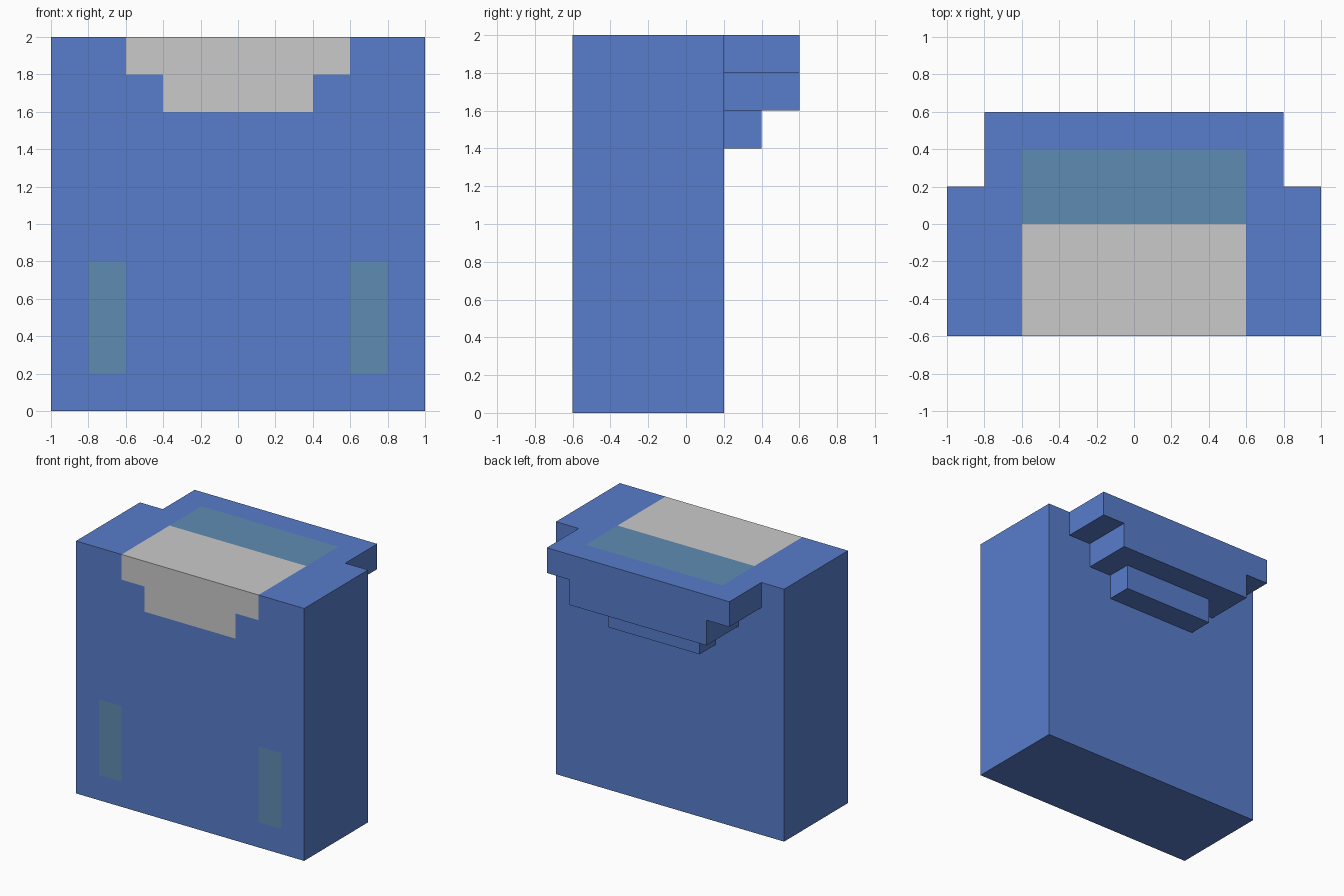
import bpy
import bmesh
from mathutils import Vector

if "Cube" in bpy.data.objects:
    bpy.data.objects.remove(bpy.data.objects["Cube"])


def srgb(r, g, b):
    def lin(c):
        c /= 255
        return c / 12.92 if c <= 0.04045 else ((c + 0.055) / 1.055) ** 2.4
    return (lin(r), lin(g), lin(b), 1.0)


def material(name, colour):
    mat = bpy.data.materials.new(name)
    mat.diffuse_color = colour
    mat.use_nodes = True
    mat.node_tree.nodes["Principled BSDF"].inputs["Base Color"].default_value = mat.diffuse_color
    return mat


BLUE, GREY, TEAL = 0, 1, 2
MATERIALS = [
    material("blue", srgb(88, 125, 203)),
    material("light_grey", srgb(202, 202, 202)),
    material("teal_blue", srgb(94, 140, 178)),
]


def paint(face):
    """Colour of a face from its direction and position."""
    c, n = face.calc_center_median(), face.normal
    ax = abs(c.x)
    if n.z > 0.9 and c.z > 1.99 and ax < 0.6:        # top panels
        if c.y < 0:
            return GREY
        if c.y < 0.4:
            return TEAL
    if n.y < -0.9 and c.y < -0.59:                   # front panels
        if (c.z > 1.8 and ax < 0.6) or (c.z > 1.6 and ax < 0.4):
            return GREY
        if 0.6 < ax < 0.8 and 0.2 < c.z < 0.8:
            return TEAL
    return BLUE


def block(name, lo, hi, cuts=None, buried=()):
    """Box from lo to hi, cut along axis planes, without its buried sides."""
    lo, hi = Vector(lo), Vector(hi)
    bm = bmesh.new()
    bmesh.ops.create_cube(bm, size=1)
    for v in bm.verts:
        v.co = Vector((v.co[i] * (hi[i] - lo[i]) + (lo[i] + hi[i]) / 2 for i in range(3)))
    for axis, values in (cuts or {}).items():
        normal = Vector((float(axis == i) for i in range(3)))
        for value in values:
            bmesh.ops.bisect_plane(bm, geom=bm.verts[:] + bm.edges[:] + bm.faces[:],
                                   plane_co=normal * value, plane_no=normal)
    bm.normal_update()
    for f in bm.faces:
        f.material_index = paint(f)
    hidden = [f for f in bm.faces if any(f.normal.dot(Vector(d)) > 0.9 for d in buried)]
    bmesh.ops.delete(bm, geom=hidden, context='FACES')
    mesh = bpy.data.meshes.new(name)
    bm.to_mesh(mesh)
    bm.free()
    for mat in MATERIALS:
        mesh.materials.append(mat)
    obj = bpy.data.objects.new(name, mesh)
    bpy.context.collection.objects.link(obj)
    return obj


FRONT, UP = (0, -1, 0), (0, 0, 1)

# Main body with painted front and top panels
block("body", (-1, -0.6, 0), (1, 0.2, 2),
      cuts={0: (-0.8, -0.6, -0.4, 0.4, 0.6, 0.8), 1: (0,), 2: (0.2, 0.8, 1.6, 1.8)})

# Stepped overhang at the top of the back
block("back_ledge_upper", (-0.8, 0.2, 1.8), (0.8, 0.6, 2),
      cuts={0: (-0.6, 0.6), 1: (0.4,)}, buried=(FRONT,))
block("back_ledge_middle", (-0.6, 0.2, 1.6), (0.6, 0.6, 1.8), buried=(FRONT, UP))
block("back_ledge_lower", (-0.4, 0.2, 1.4), (0.4, 0.4, 1.6), buried=(FRONT, UP))
